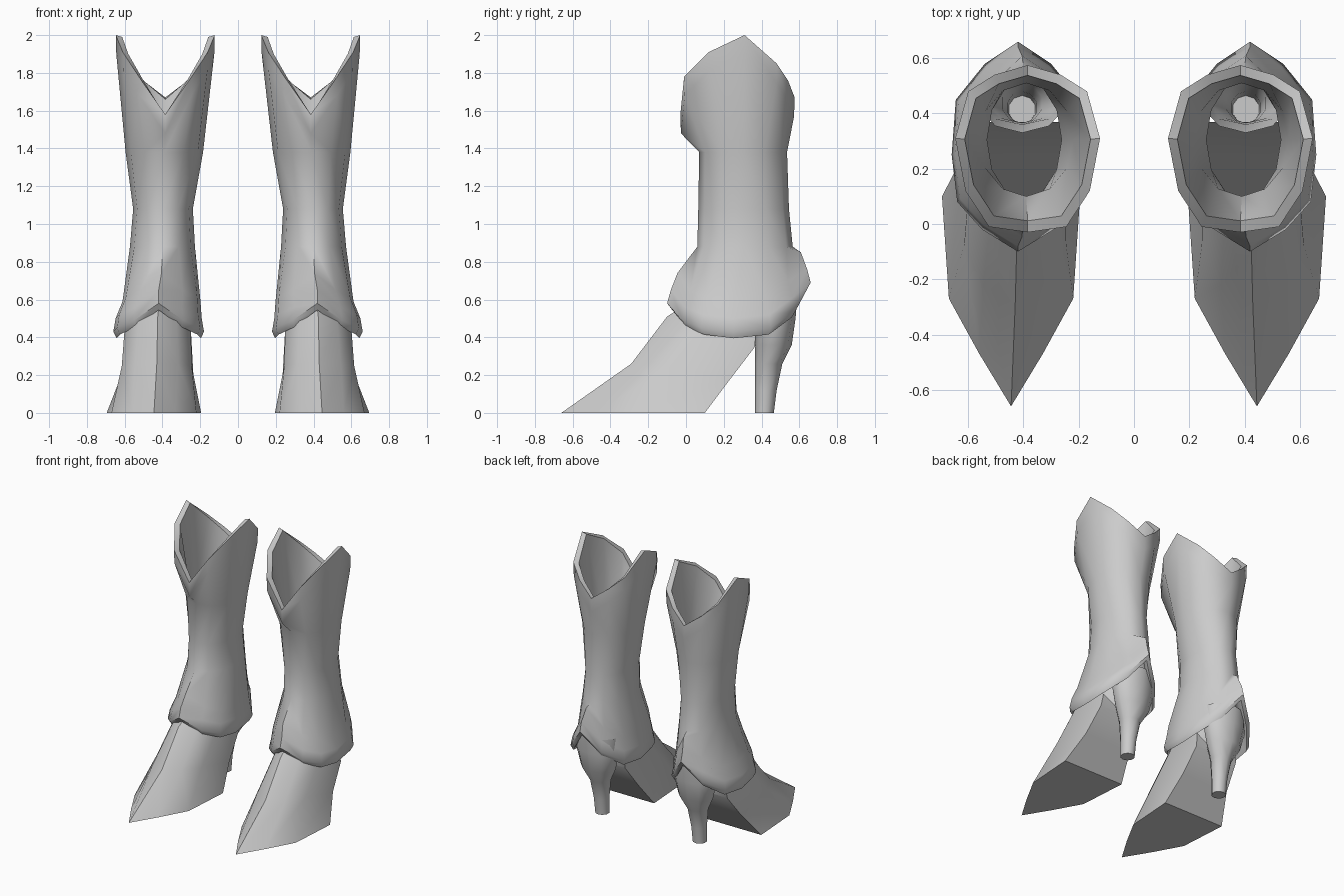
import bpy, bmesh, math

if "Cube" in bpy.data.objects:
    bpy.data.objects.remove(bpy.data.objects["Cube"])

leather = bpy.data.materials.new("grey_leather")
leather.diffuse_color = (0.6, 0.6, 0.6, 1)
leather.use_nodes = True
leather.node_tree.nodes["Principled BSDF"].inputs["Base Color"].default_value = leather.diffuse_color


def ring(cx, half):
    """Full ring from half outline (front to back), mirrored about x = cx."""
    return ([(cx + x, y, z) for x, y, z in half]
            + [(cx - x, y, z) for x, y, z in half[-2:0:-1]])


def oval(cx, rx, y0, y1, z, n=6):
    """Half oval from front y0 to back y1."""
    pts = []
    for i in range(n + 1):
        a = math.pi * i / n
        pts.append((rx * math.sin(a), (y0 + y1) / 2 - (y1 - y0) / 2 * math.cos(a), z))
    return ring(cx, pts)


def change(half, s, dz, yc=0.29):
    """Scale a half outline about (0, yc) and shift it in z."""
    return [(x * s, yc + (y - yc) * s, z + dz) for x, y, z in half]


def loft(name, side, rings, closed=False, cap=False):
    bm = bmesh.new()
    vs = [[bm.verts.new((side * x, y, z)) for x, y, z in r] for r in rings]
    n = len(vs[0])
    for i in range(len(vs) if closed else len(vs) - 1):
        a, b = vs[i], vs[(i + 1) % len(vs)]
        for k in range(n):
            j = (k + 1) % n
            bm.faces.new((a[k], a[j], b[j], b[k]))
    if cap:
        bm.faces.new(vs[0])
    bmesh.ops.recalc_face_normals(bm, faces=bm.faces)
    for f in bm.faces:
        f.smooth = True
    me = bpy.data.meshes.new(name)
    bm.to_mesh(me)
    bm.free()
    me.set_sharp_from_angle(angle=math.radians(50))
    me.materials.append(leather)
    ob = bpy.data.objects.new(name, me)
    bpy.context.collection.objects.link(ob)


# V-notched top rim and scalloped ankle cuff (half outlines, front to back)
rim = [(0, -.03, 1.58), (.14, -.01, 1.78), (.225, .12, 1.91), (.262, .31, 2.0),
       (.215, .48, 1.85), (.12, .54, 1.76), (0, .575, 1.67)]
cuff = [(0, -.10, .58), (.13, -.02, .49), (.22, .08, .45), (.24, .25, .43),
        (.225, .45, .45), (.12, .58, .54), (0, .66, .69)]

for side, label in ((1, "right"), (-1, "left")):
    # shaft: outer wall, cuff roll, lining, rim roll
    shaft = [
        ring(.385, rim),
        ring(.385, change(rim, .99, -.10)),
        oval(.39, .205, .07, .535, 1.38),
        oval(.397, .158, .065, .545, 1.08),
        oval(.40, .172, .06, .565, .88),
        ring(.405, change(cuff, .86, .16)),
        ring(.42, change(cuff, .95, .07)),
        ring(.42, cuff),
        ring(.42, change(cuff, .93, -.035)),
        ring(.42, change(cuff, .82, .0)),
        oval(.40, .14, .09, .53, .75),
        oval(.397, .135, .09, .52, 1.08),
        oval(.39, .17, .10, .51, 1.38),
        ring(.385, change(rim, .87, -.01)),
    ]
    loft(label + "_shaft", side, shaft, closed=True)

    # pointed foot with sloping arch
    foot = [
        ring(.445, [(0, -.66, 0), (.115, -.47, 0), (.225, -.27, 0), (.25, .10, 0), (0, .10, 0)]),
        ring(.43, [(0, -.29, .26), (.115, -.22, .26), (.185, -.08, .25), (.195, .235, .18), (0, .235, .18)]),
        ring(.425, [(0, -.10, .51), (.10, -.03, .48), (.175, .10, .45), (.175, .365, .35), (0, .365, .355)]),
        ring(.415, [(0, .04, .60), (.09, .08, .58), (.155, .16, .55), (.165, .37, .45), (0, .37, .36)]),
    ]
    loft(label + "_foot", side, foot, cap=True)

    # tapered heel flaring into the ankle
    heel = [oval(.405, rx, y0, y1, z, 5) for rx, y0, y1, z in (
        (.05, .365, .465, 0), (.055, .365, .48, .12), (.075, .365, .51, .26),
        (.13, .365, .56, .36), (.165, .36, .58, .50), (.165, .33, .59, .62))]
    loft(label + "_heel", side, heel, cap=True)
